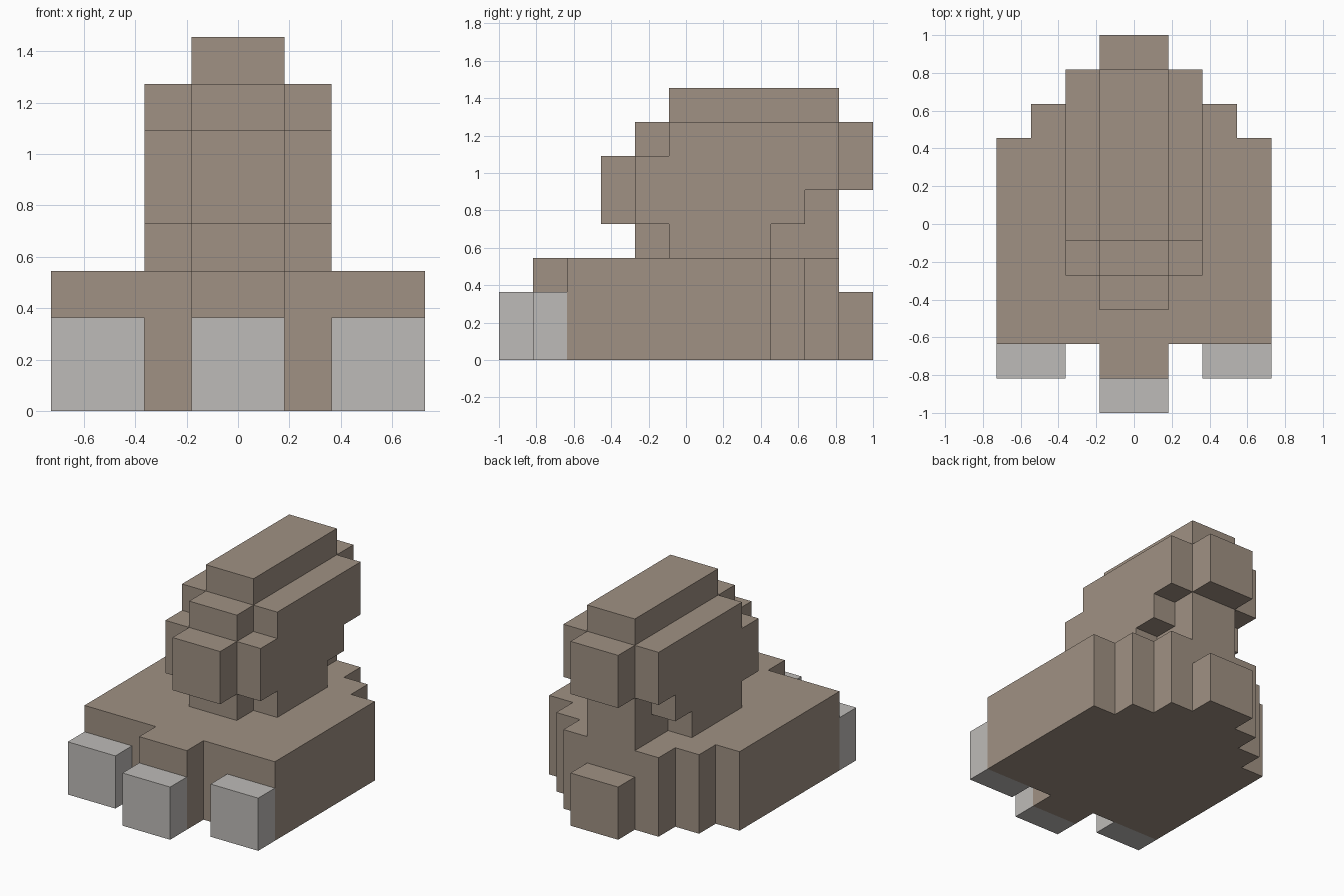
import bpy
import bmesh
from mathutils import Vector

if "Cube" in bpy.data.objects:
    bpy.data.objects.remove(bpy.data.objects["Cube"], do_unlink=True)

U = 2 / 11  # one block


def make_material(name, rgb):
    mat = bpy.data.materials.new(name)
    mat.use_nodes = True
    color = (*rgb, 1.0)
    mat.diffuse_color = color
    mat.node_tree.nodes["Principled BSDF"].inputs["Base Color"].default_value = color
    return mat


fur = make_material("grey_brown", (0.35, 0.283, 0.227))
claw = make_material("pale_grey", (0.515, 0.497, 0.479))


def prism(name, points, direction, mat):
    """Extrude a closed outline, given in blocks, with y counted from the front."""
    bm = bmesh.new()
    offset = Vector((0, -5.5, 0))
    face = bm.faces.new([bm.verts.new((Vector(p) + offset) * U) for p in points])
    result = bmesh.ops.extrude_face_region(bm, geom=[face])
    verts = [v for v in result["geom"] if isinstance(v, bmesh.types.BMVert)]
    bmesh.ops.translate(bm, verts=verts, vec=Vector(direction) * U)
    bmesh.ops.recalc_face_normals(bm, faces=bm.faces)
    mesh = bpy.data.meshes.new(name)
    bm.to_mesh(mesh)
    bm.free()
    mesh.materials.append(mat)
    obj = bpy.data.objects.new(name, mesh)
    bpy.context.collection.objects.link(obj)
    return obj


def box(name, x0, x1, y0, y1, height, mat):
    base = [(x0, y0, 0), (x1, y0, 0), (x1, y1, 0), (x0, y1, 0)]
    return prism(name, base, (0, 0, height), mat)


def side_slab(name, half_width, profile, mat):
    points = [(-half_width, y, z) for y, z in profile]
    return prism(name, points, (2 * half_width, 0, 0), mat)


# Foot: half outline mirrored across x, with the middle toe and stepped back
half = [(1, 1), (1, 2), (4, 2), (4, 8), (3, 8), (3, 9), (2, 9), (2, 10)]
outline = [(x, y, 0) for x, y in half] + [(-x, y, 0) for x, y in reversed(half)]
prism("foot", outline, (0, 0, 3), fur)
box("heel", -1, 1, 10, 11, 2, fur)

# Claws
box("middle_claw", -1, 1, 0, 1, 2, claw)
box("left_claw", 2, 4, 1, 2, 2, claw)
box("right_claw", -4, -2, 1, 2, 2, claw)

# Leg: a wide stepped slab with a longer, narrower core through it
side_slab("leg_sides", 2, [
    (5, 3), (5, 4), (4, 4), (4, 6), (5, 6), (5, 7),
    (10, 7), (10, 5), (9, 5), (9, 4), (8, 4), (8, 3)], fur)
side_slab("leg_core", 1, [
    (4, 3), (4, 4), (3, 4), (3, 6), (4, 6), (4, 7), (5, 7), (5, 8),
    (10, 8), (10, 7), (11, 7), (11, 5), (10, 5), (10, 3)], fur)
